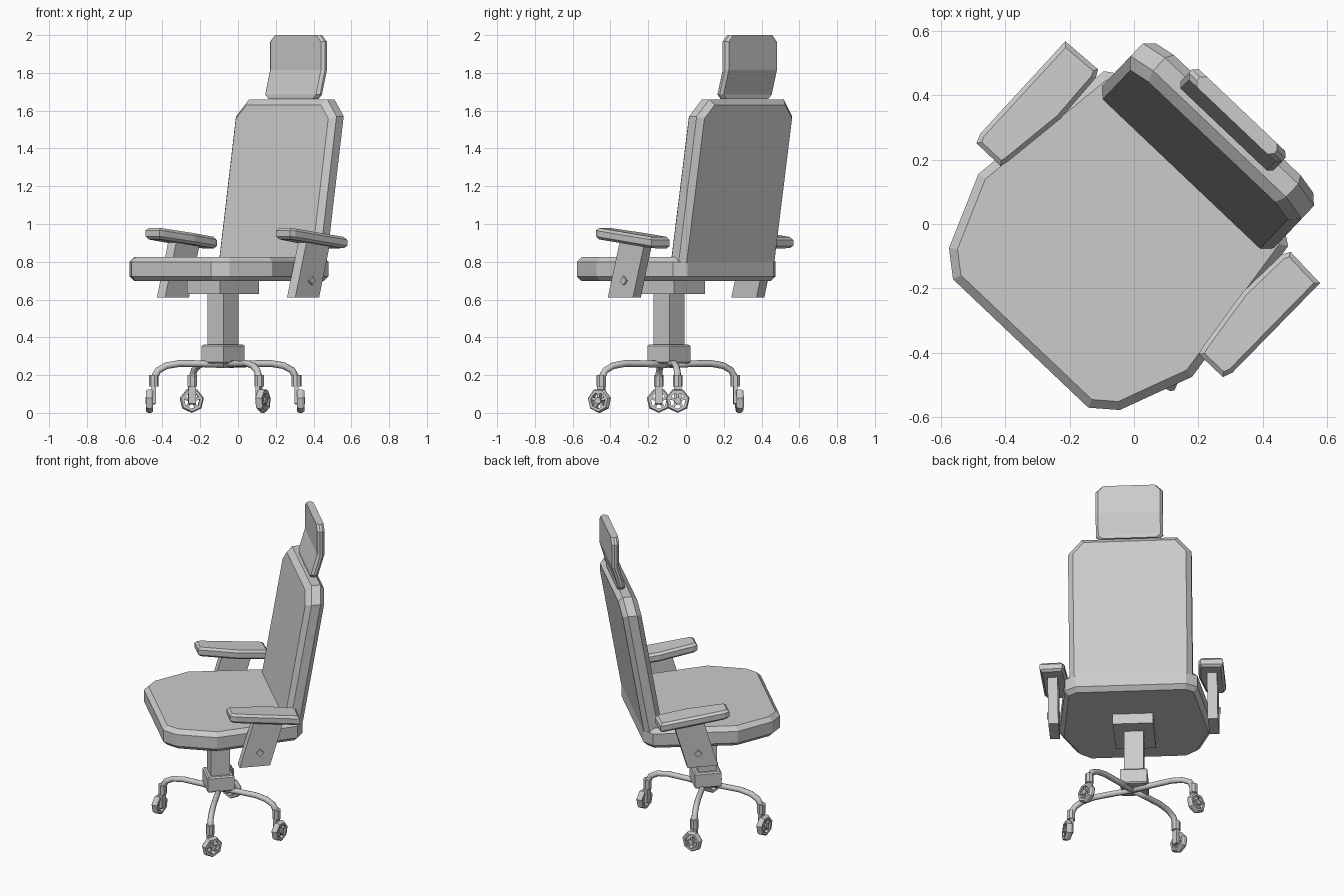
import bpy, bmesh
from math import cos, sin, pi, radians, atan2
from mathutils import Matrix, Vector

old = bpy.data.objects.get("Cube")
if old:
    bpy.data.objects.remove(old, do_unlink=True)

grey = bpy.data.materials.new("plain grey")
grey.use_nodes = True
grey.diffuse_color = (0.6, 0.6, 0.6, 1)
grey.node_tree.nodes["Principled BSDF"].inputs["Base Color"].default_value = (0.6, 0.6, 0.6, 1)

TURN = Matrix.Rotation(radians(-43.5), 4, 'Z')   # the whole chair is swivelled


def finish(name, bm, matrix, smooth=False):
    """Place the mesh, fix its normals and link it as an object."""
    bm.transform(matrix)
    bmesh.ops.recalc_face_normals(bm, faces=bm.faces)
    mesh = bpy.data.meshes.new(name)
    bm.to_mesh(mesh)
    bm.free()
    mesh.materials.append(grey)
    obj = bpy.data.objects.new(name, mesh)
    bpy.context.collection.objects.link(obj)
    if smooth:
        mesh.shade_smooth()
    return obj


def prism(name, outline, low, high, axis='Z', bevel=0.0, matrix=TURN, shear=None):
    """Extrude a 2D outline along an axis, chamfer the rims, then shear."""
    place = {'X': lambda a, b, c: (c, a, b),
             'Y': lambda a, b, c: (a, c, b),
             'Z': lambda a, b, c: (a, b, c)}[axis]
    bm = bmesh.new()
    caps = [bm.faces.new([bm.verts.new(place(a, b, c)) for a, b in outline]) for c in (low, high)]
    rims = [list(f.edges) for f in caps]
    loops = [list(f.verts) for f in caps]
    n = len(outline)
    for i in range(n):
        j = (i + 1) % n
        bm.faces.new((loops[0][i], loops[0][j], loops[1][j], loops[1][i]))
    bmesh.ops.recalc_face_normals(bm, faces=bm.faces)
    if bevel:
        bmesh.ops.bevel(bm, geom=rims[0] + rims[1], offset=bevel, segments=1, affect='EDGES')
    if shear:
        bm.transform(shear)
    return finish(name, bm, matrix)


def mirrored(half):
    return half + [(-x, y) for x, y in reversed(half)]


def rect(cx, cy, w, d):
    return [(cx - w, cy - d), (cx + w, cy - d), (cx + w, cy + d), (cx - w, cy + d)]


def shear_matrix(row, col, slope, origin):
    m = Matrix.Identity(4)
    m[row][col] = slope
    m[row][3] = -slope * origin
    return m


# Seat cushion
prism("seat", mirrored([(0.29, -0.512), (0.366, -0.45), (0.458, -0.22), (0.395, 0.28), (0.33, 0.325)]),
      0.697, 0.825, bevel=0.026)

# Leaning backrest with clipped corners
prism("backrest", mirrored([(0.295, 0.705), (0.367, 0.79), (0.367, 1.57), (0.285, 1.66)]),
      0.195, 0.31, 'Y', 0.03, shear=shear_matrix(1, 2, 0.17, 0.71))

# Headrest with a bent side profile and clipped top corners
bm = bmesh.new()
levels = [(1.662, 0.405, 0.175), (1.685, 0.405, 0.2), (1.815, 0.443, 0.2), (1.965, 0.443, 0.2), (2.0, 0.443, 0.165)]
rings = []
for z, y, w in levels:
    corners = [(w - 0.015, y), (w, y + 0.015), (w, y + 0.03), (w - 0.015, y + 0.045)]
    rings.append([bm.verts.new((a, b, z)) for a, b in mirrored(corners)])
for low, high in zip(rings, rings[1:]):
    for i in range(8):
        j = (i + 1) % 8
        bm.faces.new((low[i], low[j], high[j], high[i]))
bm.faces.new(rings[0])
bm.faces.new(rings[-1])
finish("headrest", bm, TURN)

# Armrests: pad, slanted support and screw head on each side
for side, label in ((1, "left"), (-1, "right")):
    pad = [(0.425, -0.155), (0.528, -0.155), (0.54, -0.125), (0.546, 0.265), (0.412, 0.272),
           (0.399, 0.248), (0.391, 0.08), (0.418, -0.13)]
    prism(label + "_arm_pad", [(side * x, y) for x, y in pad], 0.902, 0.962,
          bevel=0.014, shear=shear_matrix(2, 1, -0.12, 0))
    prism(label + "_arm_support", [(-0.092, 0.61), (0.092, 0.61), (0.175, 0.895), (-0.005, 0.905)],
          side * 0.445, side * 0.505, 'X')
    prism(label + "_arm_screw", [(0.03 + 0.024 * cos(k * pi / 2), 0.7 + 0.024 * sin(k * pi / 2)) for k in range(4)],
          side * 0.5, side * 0.516, 'X')

# Under-seat mount, column and hub
CX, CY = 0.005, -0.12
prism("seat_mount", rect(CX, CY, 0.12, 0.15), 0.63, 0.705)
column = rect(CX, CY, 0.058, 0.058)
prism("column", column, 0.34, 0.66)
prism("hub", rect(CX, CY, 0.081, 0.081), 0.262, 0.362, bevel=0.008)

# Star base: bent tube legs, each with a sleeve, a bracket and a spoked wheel
BASE = Vector((-0.068, -0.094, 0))


def tube(name, points, radii, sides=8):
    """Sweep a circle along a path lying in the vertical x-z plane."""
    bm = bmesh.new()
    rings = []
    for i, (x, z) in enumerate(points):
        before, after = points[max(i - 1, 0)], points[min(i + 1, len(points) - 1)]
        t = Vector((after[0] - before[0], 0, after[1] - before[1])).normalized()
        n = Vector((-t.z, 0, t.x))
        rings.append([bm.verts.new(Vector((x, 0, z)) + radii[i] * (n * cos(a) + Vector((0, 1, 0)) * sin(a)))
                      for a in [2 * pi * k / sides for k in range(sides)]])
    for r, s in zip(rings, rings[1:]):
        for k in range(sides):
            j = (k + 1) % sides
            bm.faces.new((r[k], r[j], s[j], s[k]))
    bm.faces.new(rings[0])
    bm.faces.new(rings[-1])
    return name, bm


def wheel(name, matrix):
    """Seven-sided rim with five spokes and a small hub, axle along x."""
    bm = bmesh.new()
    sides = 7
    loops = []
    for r, x in ((0.058, -0.019), (0.065, -0.008), (0.065, 0.008), (0.058, 0.019), (0.043, 0.019), (0.043, -0.019)):
        loops.append([bm.verts.new((x, r * sin(2 * pi * k / sides), -r * cos(2 * pi * k / sides)))
                      for k in range(sides)])
    for r, s in zip(loops, loops[1:] + loops[:1]):
        for k in range(sides):
            j = (k + 1) % sides
            bm.faces.new((r[k], r[j], s[j], s[k]))
    for k in range(5):
        spoke = Matrix.Rotation(2 * pi * k / 5, 4, 'X') @ Matrix.Translation((0, 0, 0.026))
        bmesh.ops.create_cube(bm, size=1, matrix=spoke @ Matrix.Diagonal((0.026, 0.014, 0.04, 1)))
    bmesh.ops.create_cone(bm, cap_ends=True, segments=8, radius1=0.018, radius2=0.018, depth=0.044,
                          matrix=Matrix.Rotation(pi / 2, 4, 'Y'))
    finish(name, bm, matrix)


path = [(0, 0.255), (0.12, 0.26), (0.24, 0.262), (0.31, 0.25), (0.355, 0.225), (0.376, 0.185), (0.378, 0.15)]
# each leg: tip offset from the base centre, swivel angle of its wheel axle
legs = {"left": ((0.378, 0.05), 0), "right": ((-0.378, -0.05), 180),
        "front": ((0.18, -0.355), -25), "rear": ((-0.175, 0.355), 95)}
for label, ((dx, dy), swivel) in legs.items():
    aim = Matrix.Translation(BASE) @ Matrix.Rotation(atan2(dy, dx), 4, 'Z')
    reach = Vector((dx, dy)).length / path[-1][0]
    bent = [(x * reach, z) for x, z in path]
    finish(*tube(label + "_leg", bent, [0.018] * 5 + [0.02, 0.02]), aim, smooth=True)
    end = bent[-1][0]
    finish(*tube(label + "_sleeve", [(end, 0.2), (end, 0.14)], [0.026, 0.026]), aim)
    caster = Matrix.Translation(BASE + Vector((dx, dy, 0))) @ Matrix.Rotation(radians(swivel), 4, 'Z')
    prism(label + "_bracket", rect(0, 0, 0.011, 0.02), 0.045, 0.16, bevel=0.004, matrix=caster)
    wheel(label + "_wheel", caster @ Matrix.Translation((0.022, 0, 0.065)))
